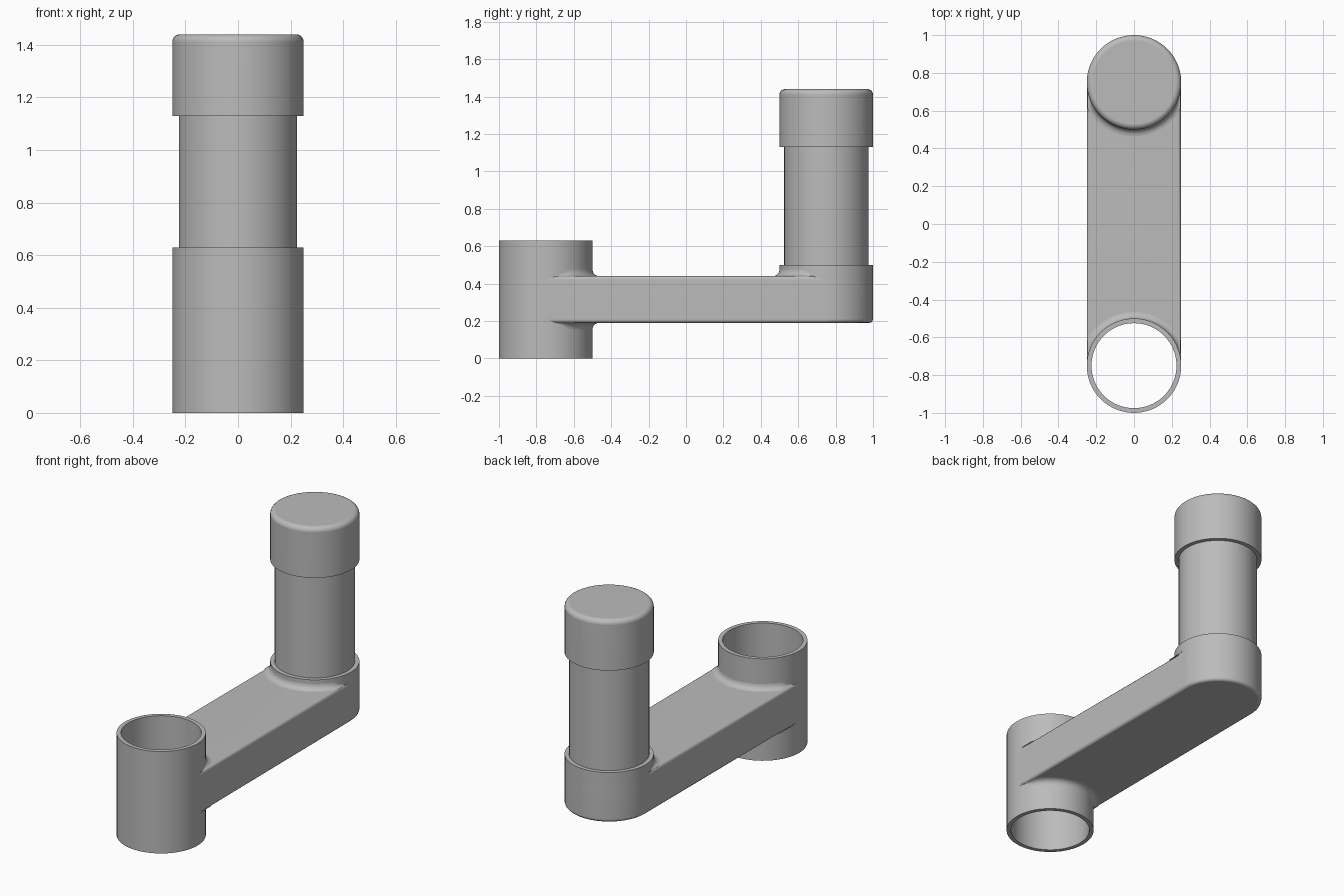
import bpy, bmesh, math

cube = bpy.data.objects.get("Cube")
if cube:
    bpy.data.objects.remove(cube, do_unlink=True)

grey = bpy.data.materials.new("plain grey")
grey.use_nodes = True
colour = (0.5, 0.5, 0.5, 1)
grey.diffuse_color = colour
grey.node_tree.nodes["Principled BSDF"].inputs["Base Color"].default_value = colour

SEG = 64
R, BORE, END = 0.25, 0.225, 0.75
LOW, HIGH, EDGE, FILLET = 0.19, 0.44, 0.02, 0.035


def finish(name, bm, y=0.0):
    bmesh.ops.recalc_face_normals(bm, faces=bm.faces)
    mesh = bpy.data.meshes.new(name)
    bm.to_mesh(mesh)
    bm.free()
    obj = bpy.data.objects.new(name, mesh)
    bpy.context.collection.objects.link(obj)
    obj.location.y = y
    mesh.materials.append(grey)
    bpy.ops.object.select_all(action='DESELECT')
    obj.select_set(True)
    bpy.context.view_layer.objects.active = obj
    bpy.ops.object.shade_smooth_by_angle(angle=math.radians(40))
    normals = obj.modifiers.new("Weighted normals", 'WEIGHTED_NORMAL')
    normals.keep_sharp = True
    return obj


def lathe(name, profile, y, closed=False):
    """Turn a radius/height profile about a vertical axis; open ends get flat caps."""
    bm = bmesh.new()
    rings = [[bm.verts.new((r * math.cos(a), r * math.sin(a), z))
              for a in (2 * math.pi * i / SEG for i in range(SEG))] for r, z in profile]
    pairs = list(zip(rings, rings[1:]))
    if closed:
        pairs.append((rings[-1], rings[0]))
    else:
        bm.faces.new(rings[0])
        bm.faces.new(rings[-1])
    for a, b in pairs:
        for i in range(SEG):
            j = (i + 1) % SEG
            bm.faces.new((a[i], a[j], b[j], b[i]))
    return finish(name, bm, y)


def arc(radius, y, start, stop, steps):
    angles = [start + (stop - start) * i / steps for i in range(steps + 1)]
    return [(radius * math.cos(a), y + radius * math.sin(a)) for a in angles]


def fillet(name, y, facing, z, up):
    """Concave blend between an upright tube and the flat of the arm, fading at its sides."""
    bm = bmesh.new()
    steps, curve = SEG // 2, 5
    rows = []
    for i in range(1, steps):
        a = math.pi * i / steps
        room = R / max(abs(math.cos(a)), 0.01) - R - 0.004
        f = max(0.001, min(FILLET, room))
        row = []
        for k in range(curve + 1):
            t = math.pi / 2 * k / curve
            r = R + f * (1 - math.cos(t))
            h = f * (1 - math.sin(t))
            row.append(bm.verts.new((r * math.cos(a), facing * r * math.sin(a), z + up * h)))
        row.append(bm.verts.new((R * math.cos(a), facing * R * math.sin(a), z)))
        rows.append(row)
    for a, b in zip(rows, rows[1:]):
        for k in range(curve + 2):
            n = (k + 1) % (curve + 2)
            bm.faces.new((a[k], a[n], b[n], b[k]))
    bm.faces.new(rows[0])
    bm.faces.new(rows[-1])
    return finish(name, bm, y)


# Open sleeve at the front
lathe("front_sleeve", [(R, 0), (R, 0.63), (BORE, 0.63), (BORE, 0)], -END, closed=True)

# Arm: round back end, hollowed front end that fits the sleeve wall
bm = bmesh.new()
outline = arc(R, END, 0, math.pi, SEG // 2) + [(-R, -END)]
outline += arc(R - 0.01, -END, math.pi, 0, SEG // 2) + [(R, -END)]
base = bm.faces.new([bm.verts.new((x, y, LOW)) for x, y in outline])
top = bmesh.ops.extrude_face_region(bm, geom=[base])["geom"]
bmesh.ops.translate(bm, verts=[v for v in top if isinstance(v, bmesh.types.BMVert)],
                    vec=(0, 0, HIGH - LOW))
rims = [e for e in bm.edges
        if abs(e.verts[0].co.z - e.verts[1].co.z) < 0.001
        and all(math.hypot(v.co.x, v.co.y + END) > R - 0.005 for v in e.verts)]
bmesh.ops.bevel(bm, geom=rims, offset=EDGE, segments=3, profile=0.5, affect='EDGES')
finish("arm", bm)

# Upright post: socket rim, pin and rounded cap
lathe("post_socket", [(R, HIGH - EDGE - 0.01), (R, 0.5), (BORE - 0.01, 0.5)], END)
lathe("post_pin", [(BORE, 0.45), (BORE, 1.15)], END)
cap = [(R - 0.03 + 0.03 * math.cos(t), 1.41 + 0.03 * math.sin(t))
       for t in (math.pi / 2 * i / 5 for i in range(6))]
lathe("post_cap", [(R, 1.13)] + cap, END)

# Blends where the tubes meet the arm
fillet("sleeve_fillet_top", -END, 1, HIGH, 1)
fillet("sleeve_fillet_bottom", -END, 1, LOW, -1)
fillet("socket_fillet", END, -1, HIGH, 1)
